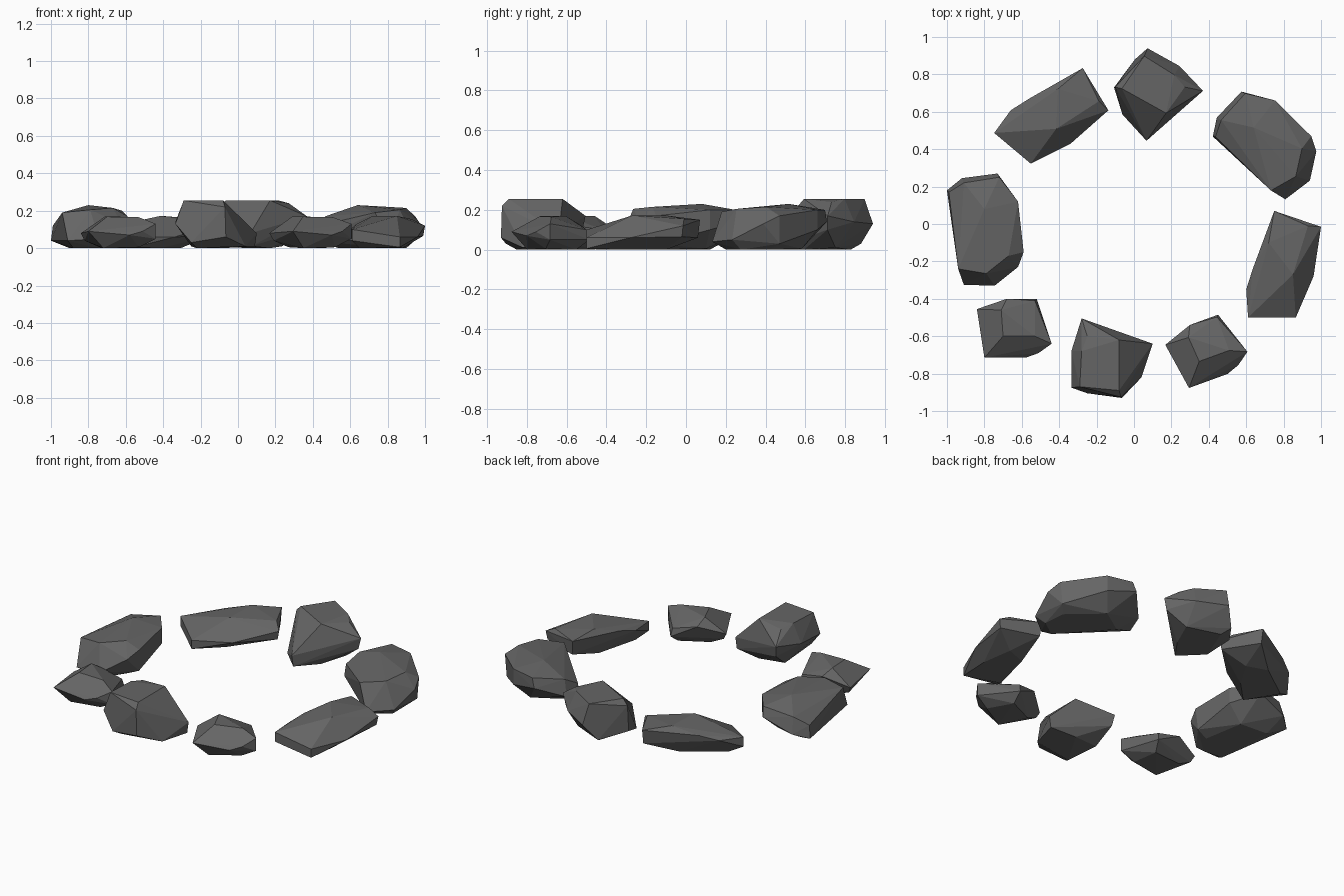
import bpy, bmesh
from math import radians
from mathutils import Vector, Matrix

grey = bpy.data.materials.new("dark_stone")
grey.diffuse_color = (0.13, 0.13, 0.13, 1)


def rock_mesh(name, pivot, corners):
    """Faceted stone: convex hull of its corners, stored relative to a pivot."""
    bm = bmesh.new()
    for x, y, z in corners:
        bm.verts.new((x - pivot[0], y - pivot[1], z))
    hull = bmesh.ops.convex_hull(bm, input=bm.verts[:])
    loose = {g for g in hull["geom_interior"] + hull["geom_unused"]
             if isinstance(g, bmesh.types.BMVert)}
    bmesh.ops.delete(bm, geom=list(loose), context='VERTS')
    bmesh.ops.dissolve_limit(bm, angle_limit=radians(4),
                             verts=bm.verts[:], edges=bm.edges[:])
    bmesh.ops.recalc_face_normals(bm, faces=bm.faces[:])
    me = bpy.data.meshes.new(name)
    bm.to_mesh(me)
    bm.free()
    me.materials.append(grey)
    return me


def place(name, mesh, pos, angle=0):
    ob = bpy.data.objects.new(name, mesh)
    ob.location = (pos[0], pos[1], 0)
    ob.rotation_euler.z = radians(angle)
    bpy.context.collection.objects.link(ob)


# large long boulder
large = rock_mesh("large_boulder", (-.786, -.051), [
    (-1, .18, .04), (-.99, .17, .12), (-.92, .245, .07), (-.91, .22, .17),
    (-.73, .27, .14), (-.72, .25, .2), (-.62, .12, .2), (-.62, .12, .1),
    (-.59, -.15, .17), (-.6, -.14, .03), (-.62, -.23, .13),
    (-.745, -.33, .05), (-.91, -.325, .04), (-.94, -.24, .19),
    (-.79, -.265, .205), (-.67, -.17, .215), (-.8, .08, .23),
    (-.9, .12, 0), (-.72, .1, .005), (-.67, -.15, 0), (-.75, -.27, 0),
    (-.88, -.26, 0)])
# small stone
small = rock_mesh("small_stone", (-.624, -.574), [
    (-.84, -.455, .08), (-.82, -.47, .04), (-.68, -.4, .13), (-.52, -.4, .05),
    (-.53, -.41, .1), (-.44, -.64, .13), (-.44, -.64, .05), (-.51, -.69, .09),
    (-.58, -.715, .07), (-.8, -.715, .09), (-.71, -.46, .17),
    (-.53, -.6, .165), (-.7, -.6, .168),
    (-.72, -.66, 0), (-.53, -.63, .005), (-.55, -.46, 0), (-.74, -.48, .005)])
# tall flat-topped block
block = rock_mesh("flat_topped_block", (-.161, -.765), [
    (.1, -.64, .08), (.09, -.64, .01), (.04, -.82, .01), (-.065, -.93, .06),
    (-.07, -.925, .22), (-.25, -.905, .03), (-.335, -.875, .13),
    (-.335, -.68, .14), (-.28, -.505, .17), (-.27, -.52, .1),
    (-.29, -.87, .255), (-.08, -.89, .255), (-.08, -.62, .255),
    (-.25, -.6, .24), (-.28, -.68, .255),
    (-.22, -.85, 0), (-.25, -.64, .01), (-.08, -.62, 0)])
# low slanted slab
slab = rock_mesh("slanted_slab", (.774, -.259), [
    (.75, .07, .15), (.76, .06, .06), (1, -.015, .12), (.99, -.02, .065),
    (.96, -.28, .06), (.865, -.5, .005), (.865, -.5, .06), (.61, -.5, .04),
    (.61, -.5, .1), (.6, -.35, .1), (.635, -.24, .13), (.72, -.1, .172),
    (.85, -.27, .172), (.93, -.01, .155),
    (.65, -.42, 0), (.72, -.15, 0), (.85, -.1, 0), (.88, -.3, 0)])

# ring of stones
place("left_boulder", large, (-.786, -.051))
place("back_right_boulder", large, (.733, .423), 39)
place("front_left_stone", small, (-.624, -.574))
place("front_right_stone", small, (.411, -.684), 20)
place("front_block", block, (-.161, -.765))
place("back_block", block, (.084, .734), -119)
place("right_slab", slab, (.774, -.259))
place("back_left_slab", slab, (-.467, .566), -40)
